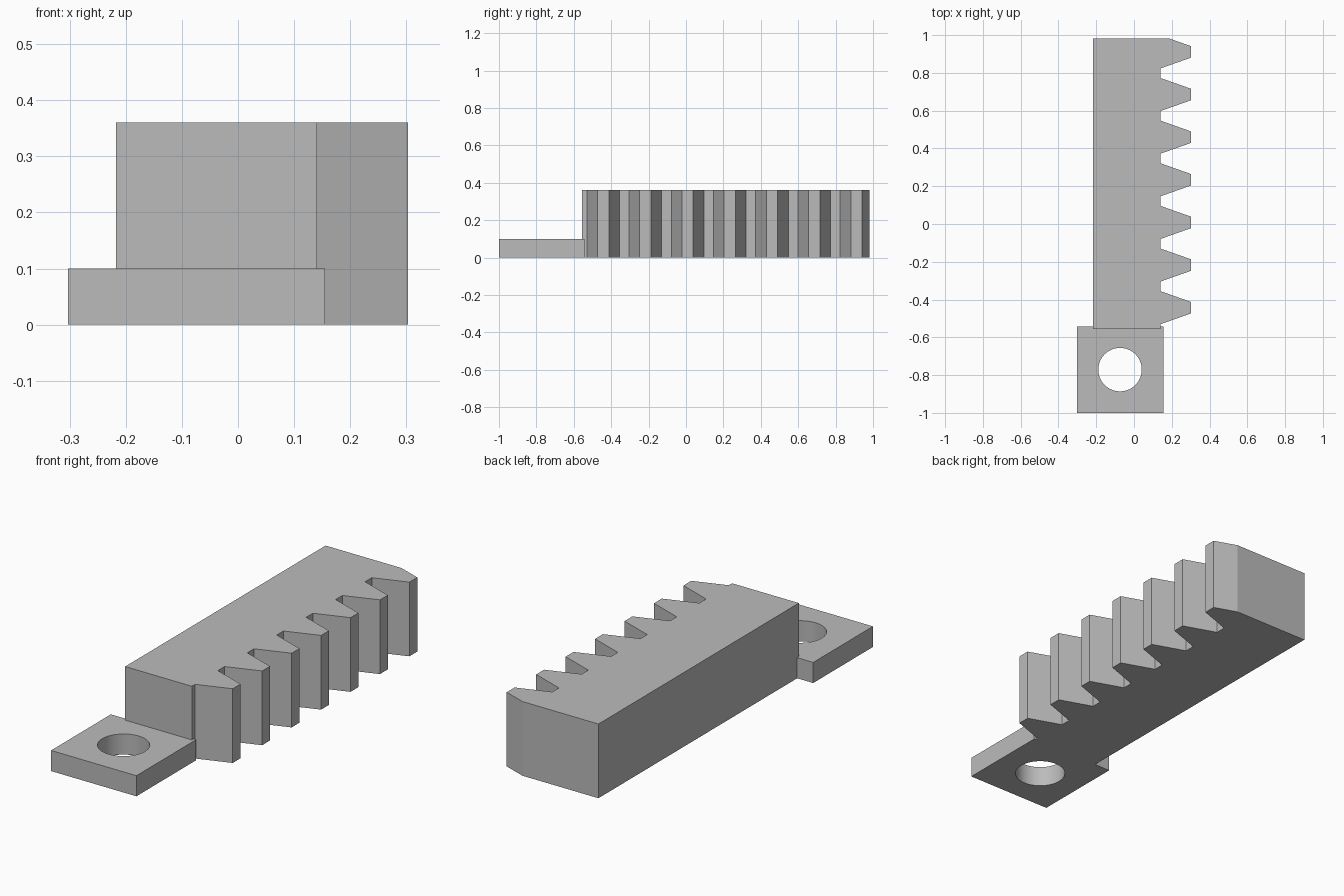
import bpy
import bmesh
from math import radians

if "Cube" in bpy.data.objects:
    bpy.data.objects.remove(bpy.data.objects["Cube"], do_unlink=True)

# Single plain grey
grey = bpy.data.materials.new("plain_grey")
grey.use_nodes = True
color = (0.5, 0.5, 0.5, 1)
grey.diffuse_color = color
grey.node_tree.nodes["Principled BSDF"].inputs["Base Color"].default_value = color


def prism(name, outline, height):
    """Extrude a flat outline upward from the floor."""
    bm = bmesh.new()
    face = bm.faces.new([bm.verts.new((x, y, 0)) for x, y in outline])
    ext = bmesh.ops.extrude_face_region(bm, geom=[face])
    top = [v for v in ext["geom"] if isinstance(v, bmesh.types.BMVert)]
    bmesh.ops.translate(bm, verts=top, vec=(0, 0, height))
    bmesh.ops.recalc_face_normals(bm, faces=bm.faces)
    mesh = bpy.data.meshes.new(name)
    bm.to_mesh(mesh)
    bm.free()
    mesh.materials.append(grey)
    obj = bpy.data.objects.new(name, mesh)
    bpy.context.collection.objects.link(obj)
    return obj


# Toothed bar: straight back, seven tapered teeth, the last one cut by the end
back, root, tip = -0.217, 0.141, 0.303
front_end, rear_end = -0.555, 0.981
first, pitch, teeth = -0.443, 0.2257, 7
root_half, tip_half = 0.0872, 0.03

outline = [(back, rear_end), (back, front_end), (root, front_end)]
for i in range(teeth):
    y = first + i * pitch
    outline += [(root, y - root_half), (tip, y - tip_half), (tip, y + tip_half)]
    if i < teeth - 1:
        outline.append((root, y + root_half))
    else:
        t = (rear_end - y - tip_half) / (root_half - tip_half)
        outline.append((tip + (root - tip) * t, rear_end))
prism("toothed_bar", outline, 0.36)

# Mounting plate with a round through hole
left, right, near, far = -0.303, 0.155, -1.0, -0.542
plate = prism("mounting_plate", [(left, near), (right, near), (right, far), (left, far)], 0.1)

bpy.ops.mesh.primitive_cylinder_add(vertices=64, radius=0.115, depth=0.5,
                                    location=((left + right) / 2, (near + far) / 2, 0.05))
cutter = bpy.context.object
cutter.name = "hole_cutter"
cutter.hide_render = True
cutter.data.materials.append(grey)

cut = plate.modifiers.new("hole", "BOOLEAN")
cut.operation = "DIFFERENCE"
cut.solver = "EXACT"
cut.object = cutter
bpy.ops.object.select_all(action="DESELECT")
plate.select_set(True)
bpy.context.view_layer.objects.active = plate
bpy.ops.object.modifier_apply(modifier=cut.name)
bpy.data.objects.remove(cutter, do_unlink=True)
bpy.ops.object.shade_smooth_by_angle(angle=radians(30))
